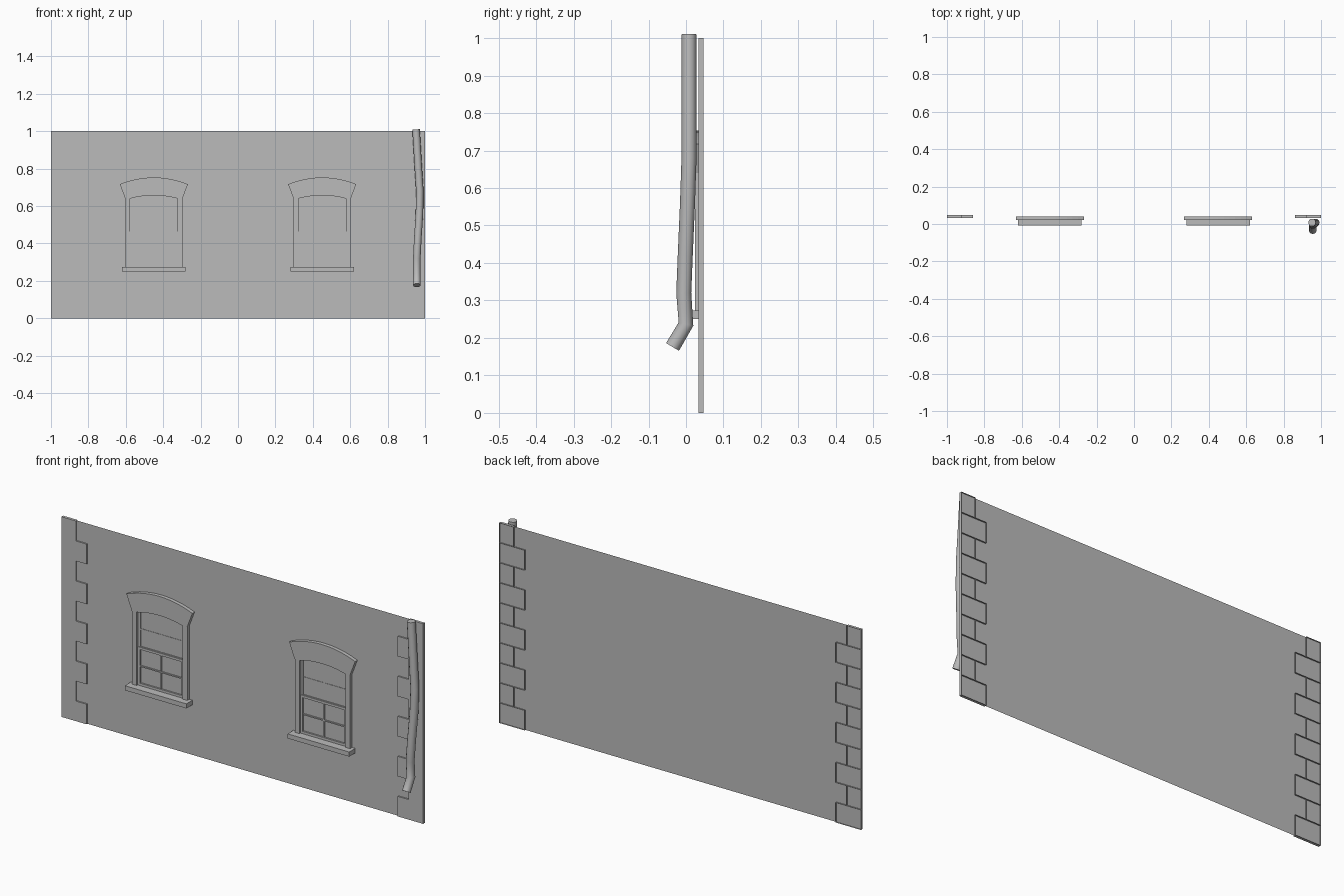
import bpy, bmesh, math

if "Cube" in bpy.data.objects:
    bpy.data.objects.remove(bpy.data.objects["Cube"])

grey = bpy.data.materials.new("plain grey")
grey.use_nodes = True
grey.diffuse_color = (0.5, 0.5, 0.5, 1)
grey.node_tree.nodes["Principled BSDF"].inputs["Base Color"].default_value = (0.5, 0.5, 0.5, 1)

WALL_Y = 0.04


def finish(name, bm):
    mesh = bpy.data.meshes.new(name)
    bm.to_mesh(mesh)
    bm.free()
    mesh.materials.append(grey)
    obj = bpy.data.objects.new(name, mesh)
    bpy.context.collection.objects.link(obj)
    return obj


def add_prism(bm, outline, front, back, open_back=False):
    """Extrude an (x, z) outline, counter-clockwise from the front, towards +y."""
    a = [bm.verts.new((x, front, z)) for x, z in outline]
    b = [bm.verts.new((x, back, z)) for x, z in outline]
    bm.faces.new(a)
    if not open_back:
        bm.faces.new(b[::-1])
    for i in range(len(a)):
        j = (i + 1) % len(a)
        bm.faces.new((a[j], a[i], b[i], b[j]))


def rect(x0, x1, z0, z1):
    return [(x0, z0), (x1, z0), (x1, z1), (x0, z1)]


def arc(half, z_end, z_mid, n=12):
    """Shallow arch from right to left."""
    return [(half * (1 - 2 * i / n), z_mid - (z_mid - z_end) * (1 - 2 * i / n) ** 2)
            for i in range(n + 1)]


def part(name, outlines, front, back=WALL_Y, cx=0.0):
    bm = bmesh.new()
    for o in outlines:
        add_prism(bm, [(x + cx, z) for x, z in o], front, back)
    return finish(name, bm)


# Wall sheet
bm = bmesh.new()
bm.faces.new([bm.verts.new((x, WALL_Y, z)) for x, z in rect(-1, 1, 0, 1)])
finish("wall", bm)

# Corner blocks: hollow at the back, alternating wide and narrow rows
for side, label in ((-1, "right"), (1, "left")):
    bm = bmesh.new()
    for row in range(10):
        inner = 0.86 if row % 2 == 0 else 0.92
        x0, x1 = sorted((side * inner, side))
        add_prism(bm, rect(x0, x1, row / 10, row / 10 + 0.1), 0.033, 0.047, True)
    finish(label + "_corner_blocks", bm)

# Windows
for cx, label in ((-0.45, "right"), (0.45, "left")):
    name = label + "_window_"
    part(name + "sill", [rect(-0.17, 0.17, 0.25, 0.273)], -0.008, cx=cx)
    under = arc(0.127, 0.64, 0.657)[::-1]
    lintel = [(-0.153, 0.64)] + under + [(0.153, 0.64)] + arc(0.182, 0.717, 0.753)
    part(name + "lintel", [lintel], 0.022, cx=cx)
    part(name + "jambs", [rect(-0.153, -0.127, 0.273, 0.64),
                          rect(0.127, 0.153, 0.273, 0.64)], 0.024, cx=cx)
    # Sashes: upper one set back, lower one slightly forward
    for sash, z0, z1, front in (("upper_sash", 0.455, 0.65, 0.036),
                                ("lower_sash", 0.273, 0.465, 0.032)):
        mid = (z0 + z1) / 2
        bars = [rect(-0.127, -0.115, z0, z1), rect(0.115, 0.127, z0, z1),
                rect(-0.115, 0.115, z0, z0 + 0.012), rect(-0.115, 0.115, z1 - 0.012, z1)]
        part(name + sash, bars, front, cx=cx)
        part(name + sash + "_bars", [rect(-0.003, 0.003, z0, z1),
                                     rect(-0.115, 0.115, mid - 0.003, mid + 0.003)],
             front + 0.002, cx=cx)

# Drainpipe
path = [(0.952, 0.008, 1.01), (0.963, 0.008, 0.82), (0.972, 0.008, 0.68),
        (0.97, 0.004, 0.56), (0.961, -0.002, 0.42), (0.956, -0.006, 0.32),
        (0.956, 0.0, 0.237), (0.956, -0.036, 0.176)]
curve = bpy.data.curves.new("drainpipe", "CURVE")
curve.dimensions = "3D"
curve.bevel_depth = 0.02
curve.bevel_resolution = 4
curve.use_fill_caps = True
spline = curve.splines.new("POLY")
spline.points.add(len(path) - 1)
for point, co in zip(spline.points, path):
    point.co = (*co, 1)
curve.materials.append(grey)
pipe = bpy.data.objects.new("drainpipe", curve)
bpy.context.collection.objects.link(pipe)
bpy.ops.object.select_all(action="DESELECT")
pipe.select_set(True)
bpy.context.view_layer.objects.active = pipe
bpy.ops.object.convert(target="MESH")
bpy.ops.object.shade_smooth_by_angle(angle=math.radians(40))
